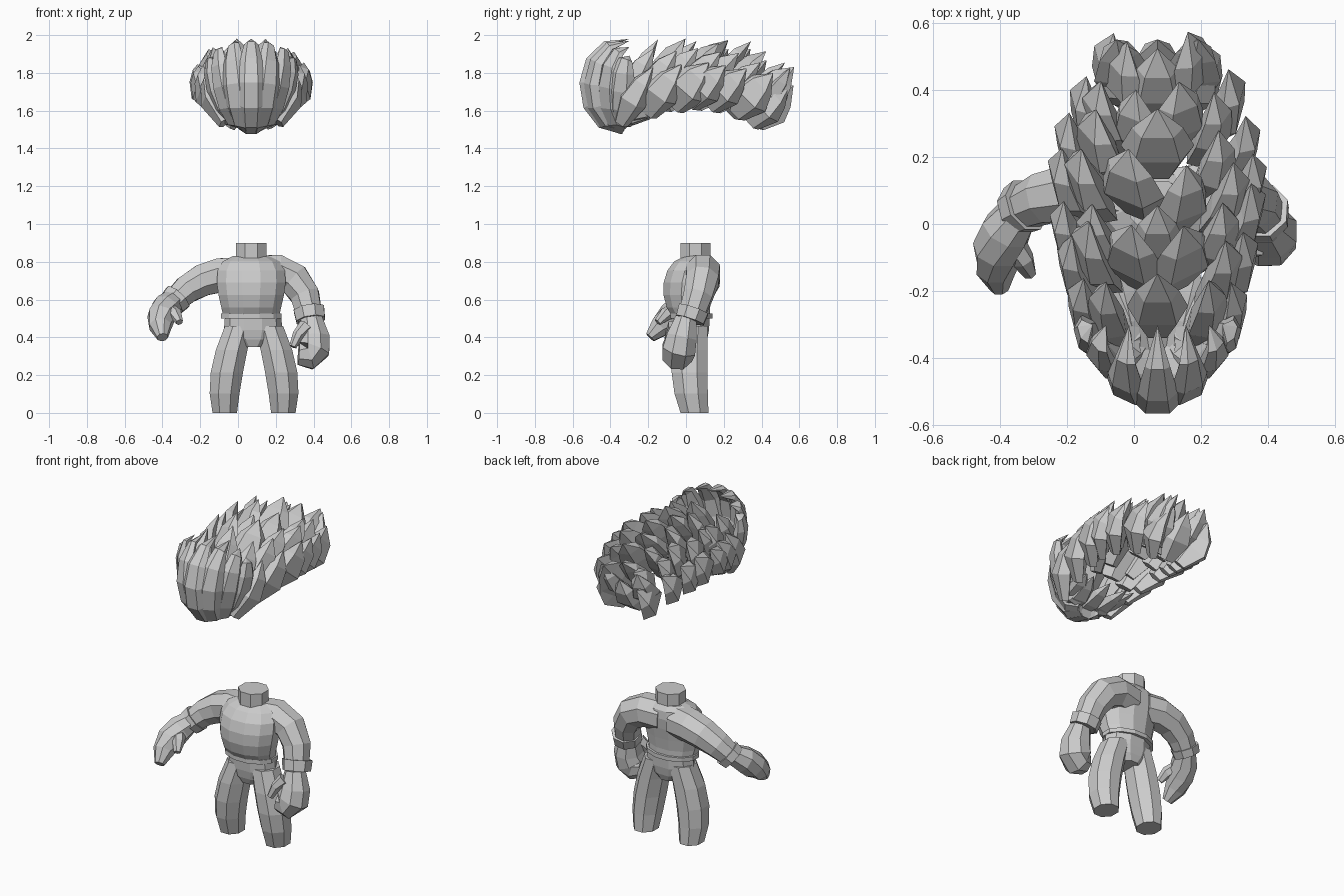
import bpy, bmesh, math, random
from mathutils import Vector

random.seed(4)
cube = bpy.data.objects.get("Cube")
if cube:
    bpy.data.objects.remove(cube, do_unlink=True)

grey = bpy.data.materials.new("light_grey")
grey.use_nodes = True
colour = (0.6, 0.6, 0.6, 1)
grey.diffuse_color = colour
grey.node_tree.nodes["Principled BSDF"].inputs["Base Color"].default_value = colour

MID = 0.07    # body axis in x
UP = Vector((0, 0, 1))
FORWARD = Vector((0, -1, 0))


def bezier(controls, t):
    """Blend control rings smoothly; works on whole rings, radii included."""
    while len(controls) > 1:
        controls = [[a + (b - a) * t for a, b in zip(first, second)]
                    for first, second in zip(controls, controls[1:])]
    return controls[0]


def sample(controls, steps, start=0):
    return [bezier(controls, start + (1 - start) * i / steps) for i in range(steps + 1)]


def loft(bm, rings, sides=8, ref=FORWARD, flat=False):
    """Skin rings given as centre, radius along ref and radius across."""
    points = [Vector(ring[:3]) for ring in rings]
    last = len(rings) - 1
    loops = []
    for i, ring in enumerate(rings):
        if flat:
            axis = UP
        else:
            axis = (points[min(i + 1, last)] - points[max(i - 1, 0)]).normalized()
        along = (ref - axis * ref.dot(axis)).normalized()
        across = axis.cross(along)
        loop = []
        for k in range(sides):
            angle = math.tau * (k + 0.5) / sides
            offset = along * ring[3] * math.cos(angle) + across * ring[-1] * math.sin(angle)
            loop.append(bm.verts.new(points[i] + offset))
        loops.append(loop)
    for low, high in zip(loops, loops[1:]):
        for k in range(sides):
            n = (k + 1) % sides
            bm.faces.new((low[k], low[n], high[n], high[k]))
    bm.faces.new(loops[0][::-1])
    bm.faces.new(loops[-1])


def finish(name, bm):
    bmesh.ops.remove_doubles(bm, verts=bm.verts, dist=0.0005)
    bmesh.ops.recalc_face_normals(bm, faces=bm.faces)
    mesh = bpy.data.meshes.new(name)
    bm.to_mesh(mesh)
    bm.free()
    mesh.materials.append(grey)
    bpy.context.collection.objects.link(bpy.data.objects.new(name, mesh))


def part(name, controls, steps=4, start=0, **options):
    bm = bmesh.new()
    loft(bm, sample(controls, steps, start), **options)
    finish(name, bm)


def column(name, bottom, top, y, depth, width, sides):
    """Straight upright band around the body axis."""
    part(name, [(MID, y, bottom, depth, width), (MID, y, top, depth, width)],
         steps=1, sides=sides, flat=True)


def arm(side, sleeve, hand, thumb):
    part(side + "_sleeve", sleeve)
    # The cuff is a wider band over the end of the sleeve
    cuff = [(*ring[:3], ring[3] + 0.012) for ring in sleeve]
    part(side + "_cuff", cuff, steps=1, start=0.9)
    part(side + "_hand", hand)
    part(side + "_thumb", thumb, steps=2, sides=6)


# Trunk
part("torso", [(MID, 0.03, 0.5, 0.1, 0.15), (MID, -0.02, 0.6, 0.14, 0.17),
               (MID, 0.03, 0.8, 0.17, 0.25), (MID, 0.06, 0.83, 0.07, 0.1)],
     steps=6, sides=12, flat=True)
column("neck", 0.79, 0.9, 0.05, 0.085, 0.088, 8)
column("belt", 0.5, 0.525, 0.03, 0.115, 0.165, 12)
part("pelvis", [(0.08, 0.03, 0.35, 0.07, 0.07), (0.08, 0.03, 0.4, 0.1, 0.18),
                (0.08, 0.03, 0.5, 0.1, 0.15)], steps=3, sides=10, flat=True)

# Trouser legs, mirrored about the hips
for sign, name in ((-1, "right_leg"), (1, "left_leg")):
    leg = [(0.155, 0.045, 0, 0.08, 0.07), (0.17, 0, 0.2, 0.12, 0.11), (0.08, 0.03, 0.46, 0.09, 0.08)]
    part(name, [(0.085 + sign * x, *rest) for x, *rest in leg], flat=True)

# Raised right arm and hanging left arm
arm("right",
    [(0, 0.07, 0.73, 0.1), (-0.2, 0.13, 0.75, 0.1), (-0.35, 0.04, 0.58, 0.065)],
    [(-0.34, 0.04, 0.6, 0.06), (-0.44, -0.08, 0.52, 0.11), (-0.4, -0.19, 0.4, 0.03)],
    [(-0.37, -0.04, 0.55, 0.04), (-0.32, -0.12, 0.53, 0.04), (-0.31, -0.15, 0.48, 0.02)])
arm("left",
    [(0.1, 0.07, 0.74, 0.1), (0.35, 0.13, 0.8, 0.1), (0.385, 0.02, 0.49, 0.07)],
    [(0.39, 0, 0.5, 0.06), (0.44, -0.05, 0.27, 0.13, 0.1), (0.32, -0.05, 0.31, 0.06, 0.03)],
    [(0.36, -0.06, 0.46, 0.04), (0.31, -0.09, 0.42, 0.03), (0.29, -0.1, 0.35, 0.02)])


def shard(bm, root, tip, out, wide, thick, bow):
    """Pointed lock of hair with a blunt root, bowed outwards."""
    root, tip, out = Vector(root), Vector(tip), Vector(out)
    rings = []
    for t, size in ((0, 0.5), (0.4, 1), (0.7, 0.7), (1, 0)):
        centre = root.lerp(tip, t) + out * bow * math.sin(math.pi * t)
        rings.append((*centre, thick * size, wide * size))
    loft(bm, rings, sides=5, ref=out)


def fan(count, spread):
    """Evenly spaced angles about the middle, as sine and cosine."""
    for k in range(count):
        angle = math.radians(spread * (2 * k / (count - 1) - 1))
        yield math.sin(angle), math.cos(angle)


# Rows of locks from front to back, widest in the middle
bm = bmesh.new()
ROWS = 7
for row in range(ROWS):
    u = row / (ROWS - 1)
    swell = math.sin(math.pi * u)
    y = -0.31 + 0.65 * u
    half = 0.22 - 0.09 * u ** 4 + 0.07 * swell
    low = 1.53 + 0.1 * swell
    high = 1.98 - 0.12 * u ** 4
    lean = 0.17 + 0.03 * u
    for s, c in fan(5 + row % 2, 88):
        jitter = random.uniform(-0.04, 0.04)
        shard(bm, (MID + half * 0.66 * s, y + jitter, low + 0.1 * c),
              (MID + half * s, y + lean + jitter, high - 0.14 * (1 - c) + jitter / 3),
              (s, -0.25, c / 2), 0.1 + jitter / 2, 0.055, 0.04)
finish("hair_spikes", bm)

# Rear cluster pointing backwards
bm = bmesh.new()
for s, c in fan(3, 70):
    z = 1.66 - 0.1 * c
    shard(bm, (MID + 0.1 * s, 0.37, z - 0.03), (MID + 0.13 * s, 0.55, z + 0.2),
          (s / 5, 0.8, -0.3), 0.09, 0.06, 0.02)
finish("rear_spikes", bm)

# Curled fringe sweeping up the front, pointed in plan
bm = bmesh.new()
for s, c in fan(7, 75):
    front = -0.33 - 0.27 * c * c
    drop = 0.12 * (1 - c)
    lock = [(MID + 0.06 * s, -0.33, 1.5 + drop / 2, 0.03, 0.04),
            (MID + 0.16 * s, front, 1.5, 0.05, 0.09),
            (MID + 0.28 * s, front, 2 - drop, 0.05, 0.09),
            (MID + 0.2 * s, -0.3, 1.98 - drop, 0, 0)]
    loft(bm, sample(lock, 6), sides=6, ref=Vector((s, -c, 0)))
finish("fringe_locks", bm)

# Locks closing the underside of the front
bm = bmesh.new()
for s, c in fan(5, 90):
    shard(bm, (MID + 0.08 * s, -0.4, 1.57 - 0.04 * c), (MID + 0.17 * s, -0.12, 1.6),
          (s / 8, 0, -1), 0.065, 0.035, 0.01)
finish("under_locks", bm)
